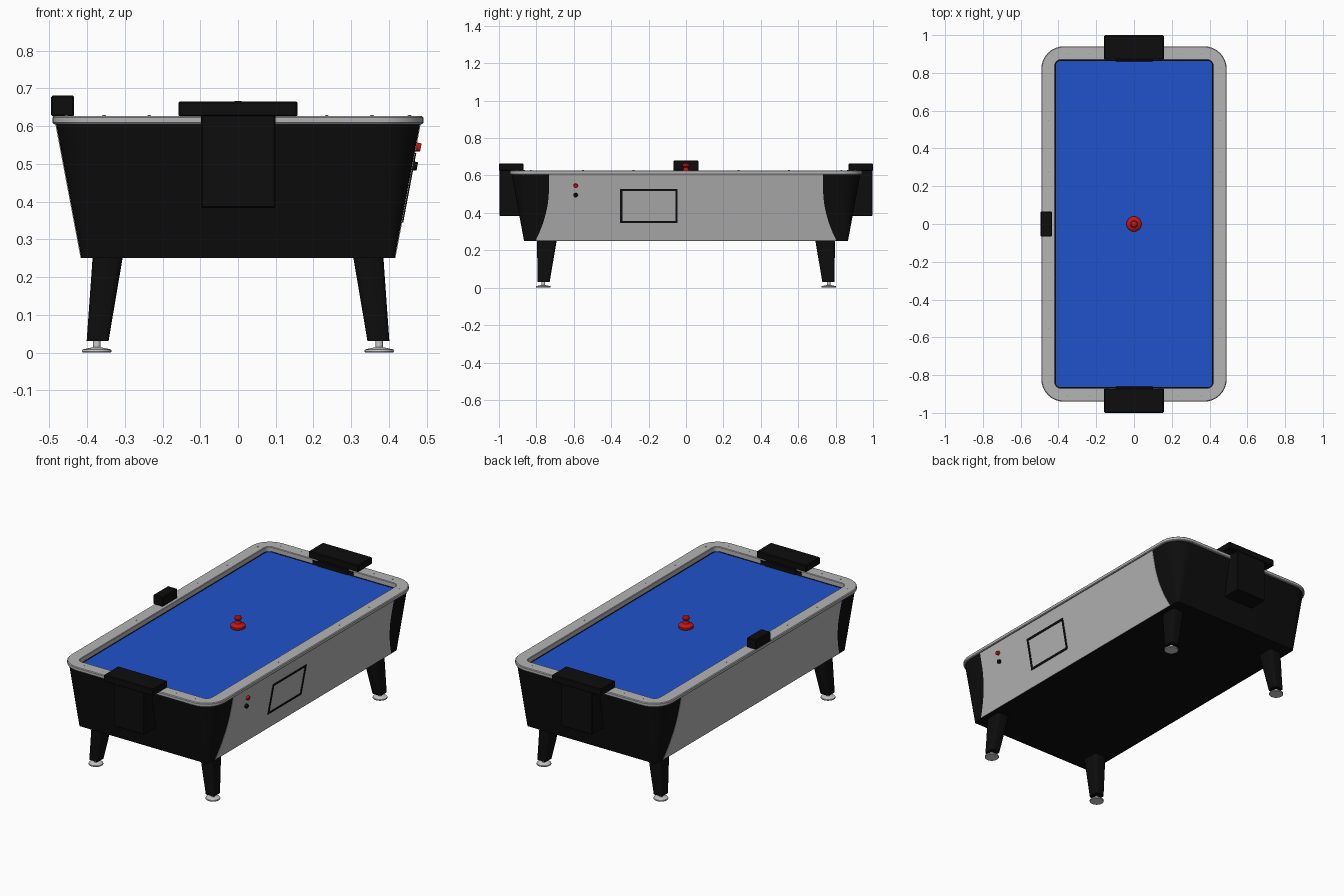
import bpy, bmesh, math
from mathutils import Matrix

if "Cube" in bpy.data.objects:
    bpy.data.objects.remove(bpy.data.objects["Cube"])


def material(name, rgb):
    m = bpy.data.materials.new(name)
    m.diffuse_color = (*rgb, 1)
    m.use_nodes = True
    m.node_tree.nodes["Principled BSDF"].inputs["Base Color"].default_value = m.diffuse_color
    return m


BLACK = material("black", (0.004, 0.004, 0.004))
GREY = material("light grey", (0.46, 0.46, 0.46))
BLUE = material("table blue", (0.015, 0.085, 0.60))
RED = material("red", (0.55, 0.008, 0.008))
SILVER = material("silver", (0.6, 0.6, 0.6))


def finish(name, bm, mat, smooth=True):
    bmesh.ops.recalc_face_normals(bm, faces=bm.faces[:])
    me = bpy.data.meshes.new(name)
    bm.to_mesh(me)
    bm.free()
    me.materials.append(mat)
    ob = bpy.data.objects.new(name, me)
    bpy.context.collection.objects.link(ob)
    if smooth:
        bpy.ops.object.select_all(action='DESELECT')
        ob.select_set(True)
        bpy.context.view_layer.objects.active = ob
        bpy.ops.object.shade_smooth_by_angle(angle=math.radians(35))
    return ob


def rounded_rect(hx, hy, r, z, seg=8, cx=0, cy=0):
    pts = []
    for i, (sx, sy) in enumerate([(1, 1), (-1, 1), (-1, -1), (1, -1)]):
        for k in range(seg + 1):
            a = math.pi / 2 * (i + k / seg)
            pts.append((cx + sx * (hx - r) + r * math.cos(a),
                        cy + sy * (hy - r) + r * math.sin(a), z))
    return pts


def loft(name, rings, mat, bottom=True, top=True, loop=False):
    bm = bmesh.new()
    vs = [[bm.verts.new(p) for p in ring] for ring in rings]
    n = len(vs[0])
    pairs = list(zip(vs, vs[1:])) + ([(vs[-1], vs[0])] if loop else [])
    for a, b in pairs:
        for i in range(n):
            bm.faces.new((a[i], a[(i + 1) % n], b[(i + 1) % n], b[i]))
    if bottom and not loop:
        bm.faces.new(vs[0])
    if top and not loop:
        bm.faces.new(vs[-1])
    return finish(name, bm, mat)


def box(name, x0, x1, y0, y1, z0, z1, mat, bevel=0.004):
    bm = bmesh.new()
    bmesh.ops.create_cube(bm, size=1)
    for v in bm.verts:
        v.co = ((x0 + x1) / 2 + v.co.x * (x1 - x0),
                (y0 + y1) / 2 + v.co.y * (y1 - y0),
                (z0 + z1) / 2 + v.co.z * (z1 - z0))
    if bevel:
        bmesh.ops.bevel(bm, geom=bm.edges[:], offset=bevel, segments=1, affect='EDGES')
    return finish(name, bm, mat, False)


def lathe(name, profile, x, y, mat, seg=24):
    rings = [[(x + r * math.cos(2 * math.pi * k / seg),
               y + r * math.sin(2 * math.pi * k / seg), z) for k in range(seg)]
             for r, z in profile]
    return loft(name, rings, mat)


def side_x(z):
    # half width of the sloping cabinet at height z
    return 0.415 + (z - 0.25) / 0.356 * 0.067


def side_plate(name, side, rows, lift, mat):
    # thin plate lying on a sloping side; rows are (z, y0, y1)
    bm = bmesh.new()
    grid = [[[bm.verts.new((side * (side_x(z) + d), y, z)) for d in (-0.003, lift)
              for y in ((y0, y1) if d < 0 else (y1, y0))]][0] for z, y0, y1 in rows]
    for a, b in zip(grid, grid[1:]):
        for i in range(4):
            bm.faces.new((a[i], a[(i + 1) % 4], b[(i + 1) % 4], b[i]))
    bm.faces.new(grid[0])
    bm.faces.new(grid[-1])
    return finish(name, bm, mat, False)


# Cabinet: sharp corners below, rounded corners under the rail
loft("cabinet", [rounded_rect(0.415, 0.866, 0.015, 0.25),
                 rounded_rect(0.482, 0.932, 0.112, 0.606)], BLACK, top=False)

# Playing surface and surrounding rail
loft("playing_surface", [rounded_rect(0.43, 0.88, 0.03, 0.588),
                         rounded_rect(0.43, 0.88, 0.03, 0.598)], BLUE)
loft("rail", [rounded_rect(0.488, 0.938, 0.118, 0.605),
              rounded_rect(0.491, 0.941, 0.121, 0.609),
              rounded_rect(0.491, 0.941, 0.121, 0.623),
              rounded_rect(0.487, 0.937, 0.117, 0.627),
              rounded_rect(0.421, 0.871, 0.033, 0.627),
              rounded_rect(0.418, 0.868, 0.030, 0.624),
              rounded_rect(0.418, 0.868, 0.030, 0.592)], GREY, loop=True)
loft("rail_shadow_gap", [rounded_rect(0.419, 0.869, 0.031, 0.597),
                         rounded_rect(0.419, 0.869, 0.031, 0.600),
                         rounded_rect(0.414, 0.864, 0.026, 0.600),
                         rounded_rect(0.414, 0.864, 0.026, 0.597)], BLACK, loop=True)

# Grey side panels with curved ends
rows = []
for i in range(15):
    z = 0.251 + i * 0.354 / 14
    e = 0.733 + 0.072 * max(0, (0.53 - z) / 0.28) ** 2
    rows.append((z, -e, e))
for s, label in ((1, "right"), (-1, "left")):
    side_plate("side_panel_" + label, s, rows, 0.002, GREY)

# Service door outline on the right side
y0, y1, z0, z1, t = -0.352, -0.045, 0.345, 0.528, 0.012
for label, a, b, c, d in (("bottom", y0, y1, z0, z0 + t), ("top", y0, y1, z1 - t, z1),
                          ("front", y0, y0 + t, z0, z1), ("back", y1 - t, y1, z0, z1)):
    side_plate("door_frame_" + label, 1, [(c, a, b), (d, a, b)], 0.005, BLACK)

# Push buttons beside the door
for label, z, mat in (("red_button", 0.545, RED), ("black_button", 0.495, BLACK)):
    bm = bmesh.new()
    bmesh.ops.create_cone(bm, cap_ends=True, segments=16, radius1=0.013,
                          radius2=0.011, depth=0.024,
                          matrix=Matrix.Translation((side_x(z) + 0.002, -0.59, z))
                          @ Matrix.Rotation(math.pi / 2 + 0.18, 4, 'Y'))
    finish(label, bm, mat)

# Goal housings at both ends
for s, label in ((-1, "front"), (1, "back")):
    def span(a, b):
        return sorted((s * a, s * b))
    box("goal_cap_" + label, -0.158, 0.158, *span(0.87, 1.0), 0.625, 0.665, BLACK)
    box("goal_box_" + label, -0.098, 0.1, *span(0.86, 0.998), 0.383, 0.63, BLACK)
    box("goal_slot_" + label, -0.13, 0.13, *span(0.864, 0.872), 0.597, 0.622, BLACK, 0)

# Score unit on the left rail
box("score_unit", -0.495, -0.434, -0.067, 0.067, 0.625, 0.681, BLACK)

# Mallet
lathe("mallet", [(0.037, 0.598), (0.040, 0.602), (0.040, 0.613), (0.034, 0.619),
                 (0.018, 0.625), (0.013, 0.634), (0.013, 0.642), (0.019, 0.648),
                 (0.020, 0.656), (0.015, 0.664), (0.006, 0.667)], 0, 0, RED)

# Tapered splayed legs with levelling feet
for sx in (-1, 1):
    for sy in (-1, 1):
        tag = ("right" if sx > 0 else "left") + ("_back" if sy > 0 else "_front")
        loft("leg_" + tag,
             [rounded_rect(0.029, 0.032, 0.012, 0.03, 3, sx * 0.372, sy * 0.761),
              rounded_rect(0.040, 0.053, 0.018, 0.255, 3, sx * 0.345, sy * 0.744)], BLACK)
        lathe("foot_" + tag, [(0.037, 0), (0.039, 0.003), (0.038, 0.008), (0.020, 0.012),
                              (0.010, 0.014), (0.010, 0.032)], sx * 0.374, sy * 0.763, SILVER)

# Rail screws
spots = [(x, s * 0.905) for x in (-0.355, -0.235, 0.235, 0.355) for s in (-1, 1)]
spots += [(s * 0.454, y) for y in (-0.83, -0.55, -0.28, 0.28, 0.55, 0.83) for s in (-1, 1)]
for i, (x, y) in enumerate(spots):
    lathe("rail_screw_%d" % (i + 1), [(0.005, 0.626), (0.005, 0.628), (0.003, 0.629)],
          x, y, GREY, 10)
